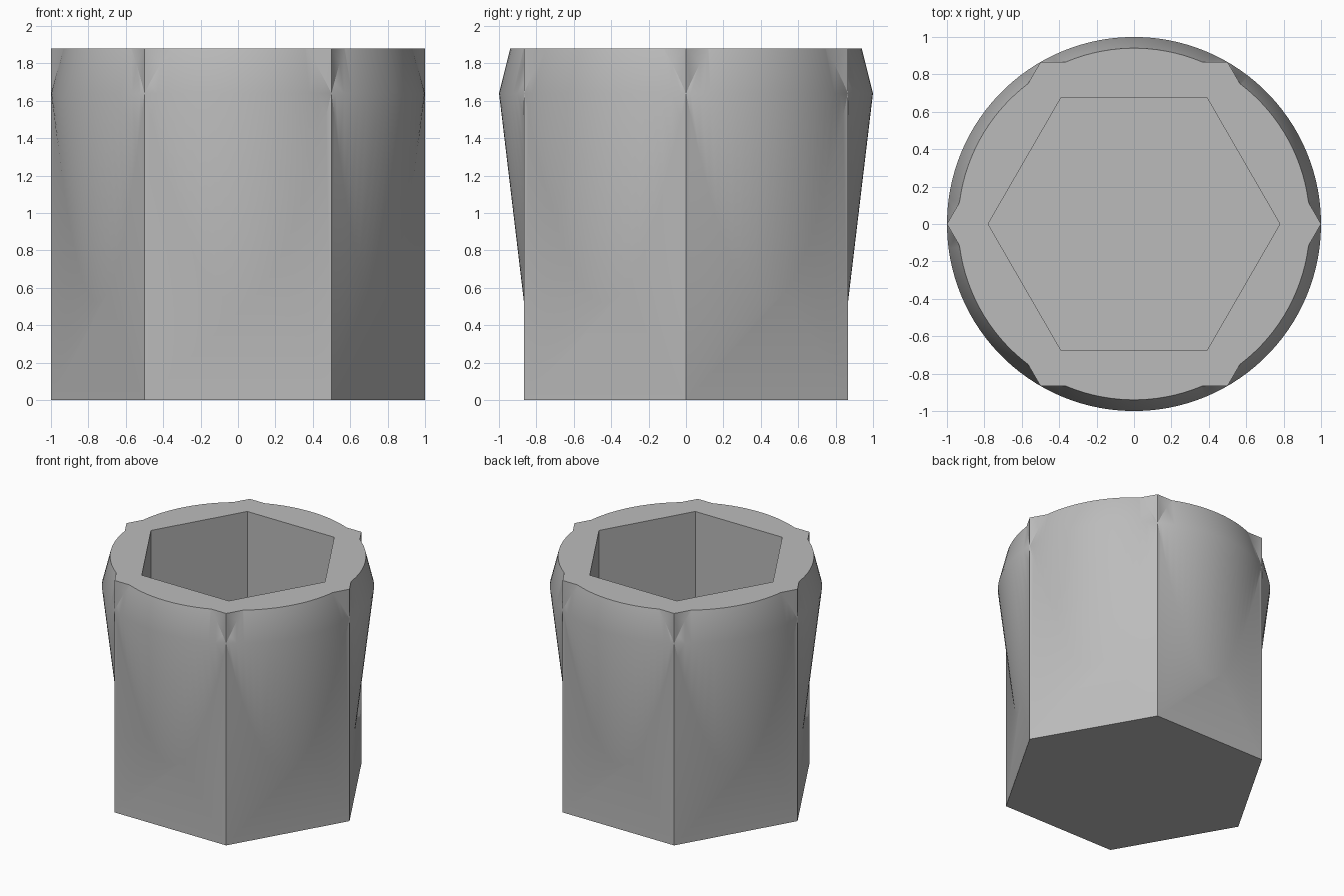
import bpy, bmesh, math

if "Cube" in bpy.data.objects:
    bpy.data.objects.remove(bpy.data.objects["Cube"])

HEIGHT, FLOOR = 1.88, 0.19
TAU = 2 * math.pi

mat = bpy.data.materials.new("plain grey")
mat.diffuse_color = (0.5, 0.5, 0.5, 1)
mat.use_nodes = True
mat.node_tree.nodes["Principled BSDF"].inputs["Base Color"].default_value = mat.diffuse_color


def turned(name, profile, sides, phase=0.0):
    """Capped solid from (radius, z) rings with the given number of sides."""
    bm = bmesh.new()
    rings = [[bm.verts.new((r * math.cos(TAU * i / sides + phase),
                            r * math.sin(TAU * i / sides + phase), z))
              for i in range(sides)] for r, z in profile]
    bm.faces.new(rings[0][::-1])
    bm.faces.new(rings[-1])
    for a, b in zip(rings, rings[1:]):
        for i in range(sides):
            j = (i + 1) % sides
            bm.faces.new((a[i], a[j], b[j], b[i]))
    mesh = bpy.data.meshes.new(name)
    bm.to_mesh(mesh)
    bm.free()
    obj = bpy.data.objects.new(name, mesh)
    bpy.context.collection.objects.link(obj)
    mesh.materials.append(mat)
    return obj


def combine(target, other, operation):
    """Apply a boolean and remove the helper."""
    bpy.context.view_layer.objects.active = target
    mod = target.modifiers.new("boolean", 'BOOLEAN')
    mod.operation, mod.solver, mod.object = operation, 'EXACT', other
    bpy.ops.object.modifier_apply(modifier=mod.name)
    bpy.data.objects.remove(other)


# Hexagonal body with the flared round collar bulging through its flats
cup = turned("hex_cup", [(1, 0), (1, 2.1)], 6)
collar = turned("collar", [(0.816, 0.1), (1, 1.64), (0.9, 2.04)], 120, TAU / 240)
collar.data.vertices.foreach_set("co", [
    c for r, z in ((0.816, 0.1), (1, 1.64), (0.9, 2.04)) for i in range(120)
    for c in (r * math.cos(TAU * (i + .5) / 120), r * math.sin(TAU * (i + .5) / 120), z)])
combine(cup, collar, 'UNION')

# Level rim, then hexagonal cavity
combine(cup, turned("rim_cutter", [(2, HEIGHT), (2, 3)], 4, TAU / 8), 'DIFFERENCE')
combine(cup, turned("cavity_cutter", [(0.78, FLOOR), (0.78, 2.5)], 6), 'DIFFERENCE')

# Smooth collar, crisp hexagon edges
cup.select_set(True)
bpy.context.view_layer.objects.active = cup
bpy.ops.object.shade_smooth_by_angle(angle=math.radians(30))
